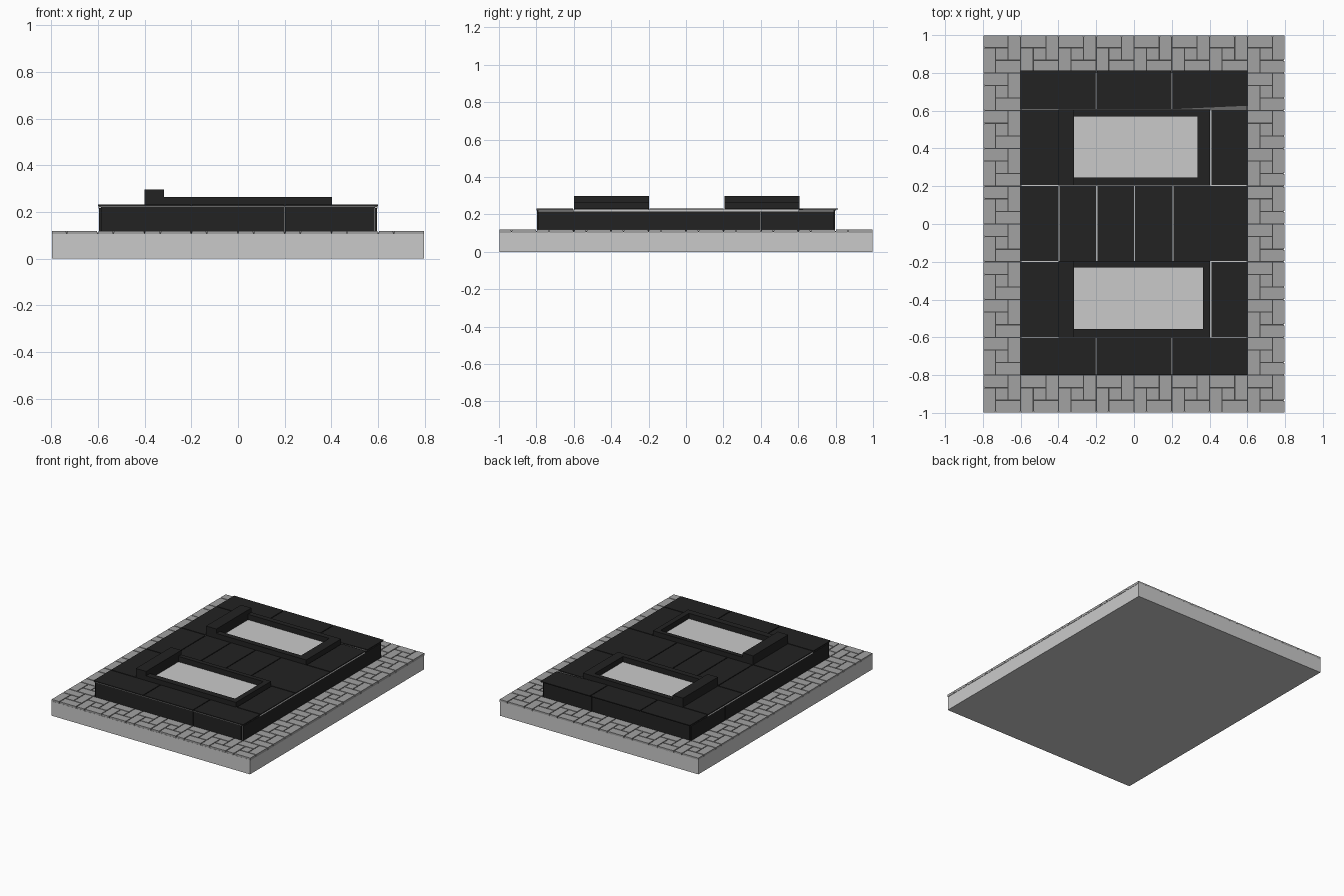
import bpy, bmesh

if "Cube" in bpy.data.objects:
    bpy.data.objects.remove(bpy.data.objects["Cube"])


def mat(name, v):
    m = bpy.data.materials.new(name)
    m.diffuse_color = (v, v, v, 1)
    m.use_nodes = True
    m.node_tree.nodes["Principled BSDF"].inputs["Base Color"].default_value = m.diffuse_color
    return m


CONCRETE = mat("light_concrete", 0.59)
PAVING = mat("grey_paving", 0.36)
GROUT = mat("dark_grout", 0.06)
MORTAR = mat("grey_mortar", 0.14)
GRANITE = mat("black_granite", 0.016)


def add_prism(bm, pts, z0, z1):
    """Upright prism over a counter-clockwise outline."""
    lo = [bm.verts.new((x, y, z0)) for x, y in pts]
    hi = [bm.verts.new((x, y, z1)) for x, y in pts]
    bm.faces.new(lo[::-1])
    bm.faces.new(hi)
    n = len(pts)
    for i in range(n):
        j = (i + 1) % n
        bm.faces.new((lo[i], lo[j], hi[j], hi[i]))


def add_box(bm, x0, x1, y0, y1, z0, z1):
    add_prism(bm, [(x0, y0), (x1, y0), (x1, y1), (x0, y1)], z0, z1)


def finish(name, bm, material):
    me = bpy.data.meshes.new(name)
    bm.to_mesh(me)
    bm.free()
    me.materials.append(material)
    ob = bpy.data.objects.new(name, me)
    bpy.context.collection.objects.link(ob)
    return ob


def boxes(name, material, *dims):
    bm = bmesh.new()
    for d in dims:
        add_box(bm, *d)
    return finish(name, bm, material)


# Foundation slab and the grout bed under the paving
boxes("foundation_slab", CONCRETE, (-0.797, 0.795, -0.998, 0.997, 0, 0.105))
boxes("grout_bed", GROUT, (-0.792, 0.79, -0.992, 0.992, 0.104, 0.112))

# Pinwheel paving around the border: four 2x1 stones round a square one
bm = bmesh.new()
c, g = 0.2 / 3, 0.003
stones = [(0, 2, 2, 3), (2, 3, 1, 3), (1, 3, 0, 1), (0, 1, 0, 2), (1, 2, 1, 2)]
for i in range(8):
    for j in range(10):
        if 0 < i < 7 and 0 < j < 9:
            continue
        bx, by = -0.8 + 0.2 * i, -1 + 0.2 * j
        for a, b, d, e in stones:
            # the outer rim stays flush, inner edges leave a joint
            add_box(bm,
                    max(bx + a * c + g, -0.797), min(bx + b * c - g, 0.797),
                    max(by + d * c + g, -0.997), min(by + e * c - g, 0.997),
                    0.1, 0.118)
finish("paving_stones", bm, PAVING)

# Raised plinth core
boxes("plinth_core", CONCRETE, (-0.586, 0.586, -0.788, 0.788, 0.1, 0.222))

# Granite cladding on the four sides, with open joints
zb, zt = 0.112, 0.221
bm = bmesh.new()
for y0, y1 in ((-0.797, -0.788), (0.788, 0.797)):
    add_box(bm, -0.586, 0.198, y0, y1, zb, zt)
    add_box(bm, 0.202, 0.584, y0, y1, zb, zt)
for x0, x1 in ((-0.595, -0.586), (0.586, 0.595)):
    add_box(bm, x0, x1, -0.788, 0.397, zb, 0.216)
    add_box(bm, x0, x1, 0.401, 0.788, zb, 0.216)
finish("side_cladding", bm, GRANITE)

# Bedding layers under the top slabs
boxes("middle_bed", CONCRETE, (-0.597, 0.597, -0.602, 0.602, 0.215, 0.226))
boxes("end_beds", MORTAR,
      (-0.597, 0.597, -0.798, -0.602, 0.221, 0.227),
      (-0.597, 0.597, 0.602, 0.803, 0.221, 0.227))

# Top slabs
bm = bmesh.new()
t0, t1, h = 0.2255, 0.232, 0.003
for x0, x1 in ((-0.6, -0.2), (-0.2, 0.2), (0.2, 0.6)):
    a = x0 + (h if x0 > -0.6 else 0)
    b = x1 - (h if x1 < 0.6 else 0)
    add_box(bm, a, b, -0.8, -0.603, t0, t1)
    if x0 < 0.2:
        add_box(bm, a, b, 0.61, 0.812, t0, t1)
# one back slab sits slightly askew
add_prism(bm, [(0.203, 0.608), (0.6, 0.626), (0.6, 0.812), (0.203, 0.812)], t0, t1)
row = [-0.6, -0.397, -0.197, 0.003, 0.207, 0.6]
for x0, x1 in zip(row, row[1:]):
    add_box(bm, x0 + (h if x0 > -0.6 else 0), x1 - (h if x1 < 0.6 else 0),
            -0.195, 0.2, t0, t1)
for y0, y1 in ((-0.597, -0.201), (0.206, 0.604)):
    add_box(bm, -0.6, -0.39, y0, y1, t0, t1)
    add_box(bm, 0.41, 0.6, y0, y1, t0, t1)
finish("top_slabs", bm, GRANITE)

# Two grave kerbs with a raised head block, open in the middle
for name, y0, y1, i0, i1, ix in (("front", -0.6, -0.197, -0.555, -0.23, 0.365),
                                 ("back", 0.205, 0.606, 0.245, 0.568, 0.335)):
    boxes(name + "_kerb", GRANITE,
          (-0.32, 0.403, y0, i0, 0.224, 0.265),
          (-0.32, 0.403, i1, y1, 0.224, 0.265),
          (ix, 0.403, i0, i1, 0.224, 0.265))
    boxes(name + "_head_block", GRANITE, (-0.4, -0.317, y0, y1, 0.224, 0.297))
